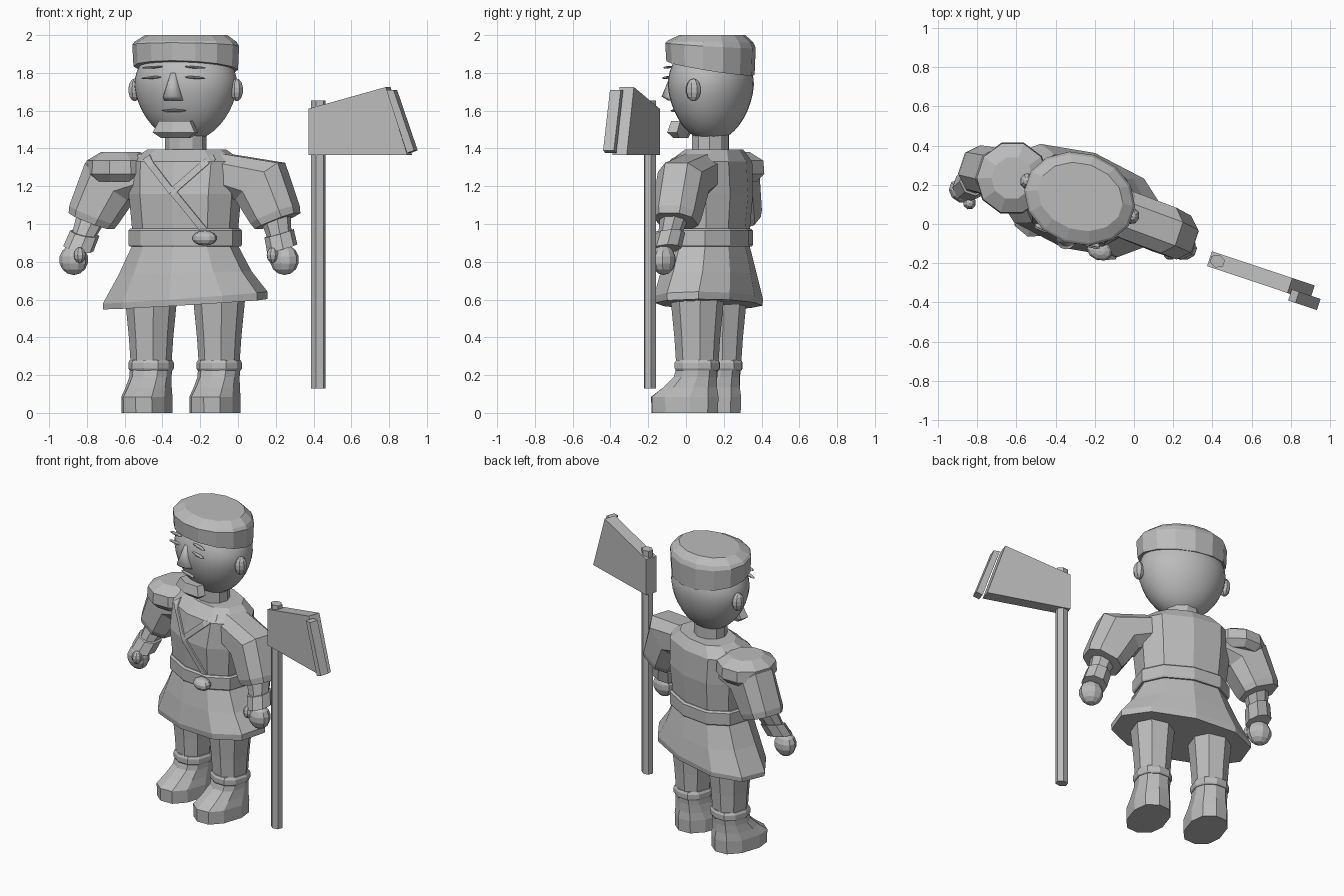
import bpy, bmesh, math
from mathutils import Vector, Matrix
from mathutils.bvhtree import BVHTree

cube = bpy.data.objects.get("Cube")
if cube:
    bpy.data.objects.remove(cube, do_unlink=True)

gray = bpy.data.materials.new("plain gray")
gray.use_nodes = True
COLOR = (0.5, 0.5, 0.5, 1)
gray.diffuse_color = COLOR
gray.node_tree.nodes["Principled BSDF"].inputs["Base Color"].default_value = COLOR

# The figure and the axe are both turned the same way about z
TURN = Matrix.Rotation(math.radians(-18.5), 4, 'Z')
BODY = Matrix.Translation((-0.28, 0.12, 0)) @ TURN
AXE = Matrix.Translation((0.425, -0.19, 0)) @ TURN


def finish(name, bm, frame=BODY, smooth=False):
    bmesh.ops.recalc_face_normals(bm, faces=bm.faces)
    mesh = bpy.data.meshes.new(name)
    bm.to_mesh(mesh)
    bm.free()
    mesh.materials.append(gray)
    obj = bpy.data.objects.new(name, mesh)
    bpy.context.collection.objects.link(obj)
    obj.matrix_world = frame
    for poly in mesh.polygons:
        poly.use_smooth = smooth
    return obj


def loft_mesh(rings, sides=10, boxy=1.0):
    """Rings are (centre, half axis A, half axis B); boxy < 1 squares them."""
    bm = bmesh.new()
    loops = []
    for centre, a, b in rings:
        loop = []
        for i in range(sides):
            t = 2 * math.pi * (i + 0.5) / sides
            c, s = math.cos(t), math.sin(t)
            c = math.copysign(abs(c) ** boxy, c)
            s = math.copysign(abs(s) ** boxy, s)
            loop.append(bm.verts.new(Vector(centre) + Vector(a) * c + Vector(b) * s))
        loops.append(loop)
    for low, high in zip(loops, loops[1:]):
        for i in range(sides):
            j = (i + 1) % sides
            bm.faces.new((low[i], low[j], high[j], high[i]))
    bm.faces.new(loops[0][::-1])
    bm.faces.new(loops[-1])
    return bm


def stack(levels, u=0):
    """Level rings from (z, half width, half depth, depth shift, side tilt, depth tilt)."""
    rings = []
    for z, w, d, v, tilt_u, tilt_v in levels:
        rings.append(((u, v, z), (w, 0, tilt_u), (0, d, tilt_v)))
    return rings


def ball(name, centre, size, smooth=False, sides=10, rows=7, tilt=0):
    bm = bmesh.new()
    bmesh.ops.create_uvsphere(bm, u_segments=sides, v_segments=rows, radius=1)
    bm.transform(Matrix.Translation(centre) @ Matrix.Rotation(tilt, 4, 'Y')
                 @ Matrix.Diagonal((*size, 1)))
    return finish(name, bm, BODY, smooth)


def slab(name, profile, v0, v1, frame):
    """Extrude a (u, z) profile through the depth range."""
    bm = bmesh.new()
    face = bm.faces.new([bm.verts.new((u, v0, z)) for u, z in profile])
    geom = bmesh.ops.extrude_face_region(bm, geom=[face])["geom"]
    bmesh.ops.translate(bm, vec=(0, v1 - v0, 0),
                        verts=[g for g in geom if isinstance(g, bmesh.types.BMVert)])
    return finish(name, bm, frame)


# Tunic, belt and flared skirt
torso = loft_mesh(stack([
    (0.94, 0.28, 0.20, 0, 0, 0),
    (1.16, 0.30, 0.22, 0, 0, 0),
    (1.33, 0.31, 0.20, 0.01, 0, 0),
    (1.395, 0.21, 0.14, 0.03, 0, 0)]), boxy=0.85)
surface = BVHTree.FromBMesh(torso)
finish("tunic", torso)
finish("belt", loft_mesh(stack([
    (0.88, 0.298, 0.218, 0, 0, 0),
    (0.89, 0.305, 0.222, 0, 0, 0),
    (0.965, 0.305, 0.222, 0, 0, 0),
    (0.975, 0.295, 0.21, 0, 0, 0)]), boxy=0.9))
finish("skirt", loft_mesh(stack([
    (0.575, 0.45, 0.25, 0, 0.025, 0.01),
    (0.61, 0.45, 0.255, 0, 0.03, 0.01),
    (0.74, 0.36, 0.235, 0, 0.01, 0),
    (0.885, 0.285, 0.205, 0, 0, 0)]), boxy=0.9))


# Trim strips that follow the front of the tunic
def strip(name, start, end, width=0.018):
    bm = bmesh.new()
    start, end = Vector(start), Vector(end)
    side = (end - start).orthogonal().normalized() * width
    rows = []
    for i in range(9):
        mid = start.lerp(end, i / 8)
        row = []
        for edge in (mid - side, mid + side):
            hit = surface.ray_cast(Vector((edge.x, -1, edge.y)), Vector((0, 1, 0)))[0]
            depth = hit.y if hit else -0.15
            row += [bm.verts.new((edge.x, depth - 0.009, edge.y)),
                    bm.verts.new((edge.x, depth + 0.01, edge.y))]
        rows.append(row)
    for a, b in zip(rows, rows[1:]):
        for i, j in ((0, 2), (2, 3), (3, 1), (1, 0)):
            bm.faces.new((a[i], a[j], b[j], b[i]))
    for r in (rows[0], rows[-1]):
        bm.faces.new((r[0], r[2], r[3], r[1]))
    finish(name, bm)


strip("left_collar_trim", (0.20, 1.355), (0, 1.17))
strip("right_collar_trim", (-0.17, 1.355), (0, 1.17))
strip("sash", (-0.01, 1.19), (0.17, 0.96))
ball("belt_pouch", (0.18, -0.21, 0.925), (0.068, 0.05, 0.04))

# Arms, hands, legs and boots on both sides
for side, m, hand_v in (("left", 1, -0.06), ("right", -1, -0.14)):
    finish(side + "_sleeve", loft_mesh([
        ((m * 0.20, 0.01, 1.275), (m * 0.01, 0, 0.105), (0, 0.13, 0)),
        ((m * 0.42, 0, 1.225), (m * 0.125, 0, 0.105), (0, 0.13, 0)),
        ((m * 0.505, -0.01, 1.05), (m * 0.125, 0, 0.05), (0, 0.125, 0)),
        ((m * 0.52, -0.01, 1.015), (m * 0.115, 0, 0.045), (0, 0.115, 0))], 8, 0.75))
    # Forearm runs from the sleeve to the hand
    elbow = Vector((m * 0.50, -0.01, 1.08))
    hand = Vector((m * 0.575, hand_v, 0.81))

    def arm_ring(t, r):
        return (elbow.lerp(hand, t), (m * r, 0, r * 0.25), (0, r, r * 0.15))

    finish(side + "_forearm", loft_mesh([arm_ring(0, 0.085), arm_ring(0.6, 0.06)], 8))
    finish(side + "_cuff", loft_mesh([arm_ring(0.48, 0.078), arm_ring(0.78, 0.08)], 8))
    ball(side + "_hand", hand, (0.078, 0.065, 0.08))
    ball(side + "_thumb", hand + Vector((-m * 0.05, -0.05, 0.025)),
         (0.033, 0.033, 0.042), sides=8, rows=6)

    finish(side + "_leg", loft_mesh(stack([
        (0.25, 0.105, 0.11, 0, 0, 0),
        (0.40, 0.115, 0.12, 0, 0, 0),
        (0.66, 0.14, 0.145, 0, 0, 0)], m * 0.19), 8, 0.9))
    finish(side + "_boot_rim", loft_mesh(stack([
        (0.225, 0.112, 0.117, 0, 0, 0),
        (0.235, 0.118, 0.123, 0, 0, 0),
        (0.265, 0.118, 0.123, 0, 0, 0),
        (0.28, 0.110, 0.115, 0, 0, 0)], m * 0.19), 10, 0.9))
    finish(side + "_boot", loft_mesh(stack([
        (0.0, 0.125, 0.185, -0.07, 0, 0),
        (0.085, 0.125, 0.188, -0.07, 0, 0),
        (0.135, 0.115, 0.150, -0.04, 0, 0),
        (0.19, 0.108, 0.118, -0.01, 0, 0),
        (0.24, 0.108, 0.112, 0, 0, 0)], m * 0.19), 10, 0.85))

    # Ears, brows and narrow eyes
    ball(side + "_ear", (m * 0.285, 0.01, 1.71), (0.035, 0.042, 0.06), sides=8)
    for part, z, v in (("_brow", 1.83, -0.188), ("_eye", 1.775, -0.196)):
        ball(side + part, (m * 0.12, v, z), (0.06, 0.015, 0.007), sides=8,
             rows=6, tilt=m * 0.06)

# Round guard on the right shoulder
finish("shoulder_guard", loft_mesh(stack([
    (1.225, 0.14, 0.15, 0, 0, 0),
    (1.265, 0.185, 0.19, 0, 0, 0),
    (1.335, 0.18, 0.185, 0, 0, 0),
    (1.38, 0.105, 0.11, 0, 0, 0)], -0.36), 10))

# Neck and egg-shaped head
finish("neck", loft_mesh(stack([
    (1.36, 0.11, 0.10, 0.01, 0, 0),
    (1.52, 0.11, 0.10, 0.01, 0, 0)]), 10))
bm = bmesh.new()
bmesh.ops.create_uvsphere(bm, u_segments=32, v_segments=20, radius=1)
for v in bm.verts:
    taper = 1 + 0.10 * min(v.co.z, 0)
    v.co = (v.co.x * 0.278 * taper, v.co.y * 0.222 * taper + 0.012,
            1.735 + v.co.z * (0.30 if v.co.z < 0 else 0.24))
finish("head", bm, BODY, True)

# Wedge nose, chin beard and lips
finish("nose", loft_mesh([
    ((0, -0.185, 1.655), (0.055, 0, 0), (0, 0.04, 0)),
    ((0, -0.21, 1.675), (0.05, 0, 0), (0, 0.05, 0)),
    ((0, -0.195, 1.80), (0.015, 0, 0), (0, 0.012, 0))], 12), BODY, True)
ball("mouth", (0, -0.185, 1.60), (0.07, 0.015, 0.008), sides=8, rows=6)
finish("beard", loft_mesh([
    ((0, -0.155, 1.455), (0.09, 0, 0), (0, 0.03, 0)),
    ((0, -0.165, 1.485), (0.135, 0, 0), (0, 0.055, 0)),
    ((0, -0.155, 1.545), (0.10, 0, 0), (0, 0.05, 0))], 6))

# Cap, lower at the back
finish("cap", loft_mesh(stack([
    (1.825, 0.282, 0.228, 0.01, 0, -0.04),
    (1.945, 0.288, 0.234, 0.01, 0, -0.015),
    (1.965, 0.275, 0.222, 0.01, 0, -0.005),
    (2.0, 0.222, 0.170, 0.02, 0, 0)]), 14))

# Axe with a hexagonal shaft and separate cutting edge
finish("axe_shaft", loft_mesh(stack([
    (0.13, 0.041, 0.034, 0, 0, 0), (1.655, 0.041, 0.034, 0, 0, 0)]), 6), AXE)
slab("axe_blade", [(-0.042, 1.365), (-0.042, 1.61), (0.39, 1.725), (0.51, 1.365)],
     -0.04, 0.04, AXE)
slab("axe_edge", [(0.405, 1.71), (0.445, 1.71), (0.56, 1.39), (0.52, 1.375)],
     -0.075, -0.015, AXE)
